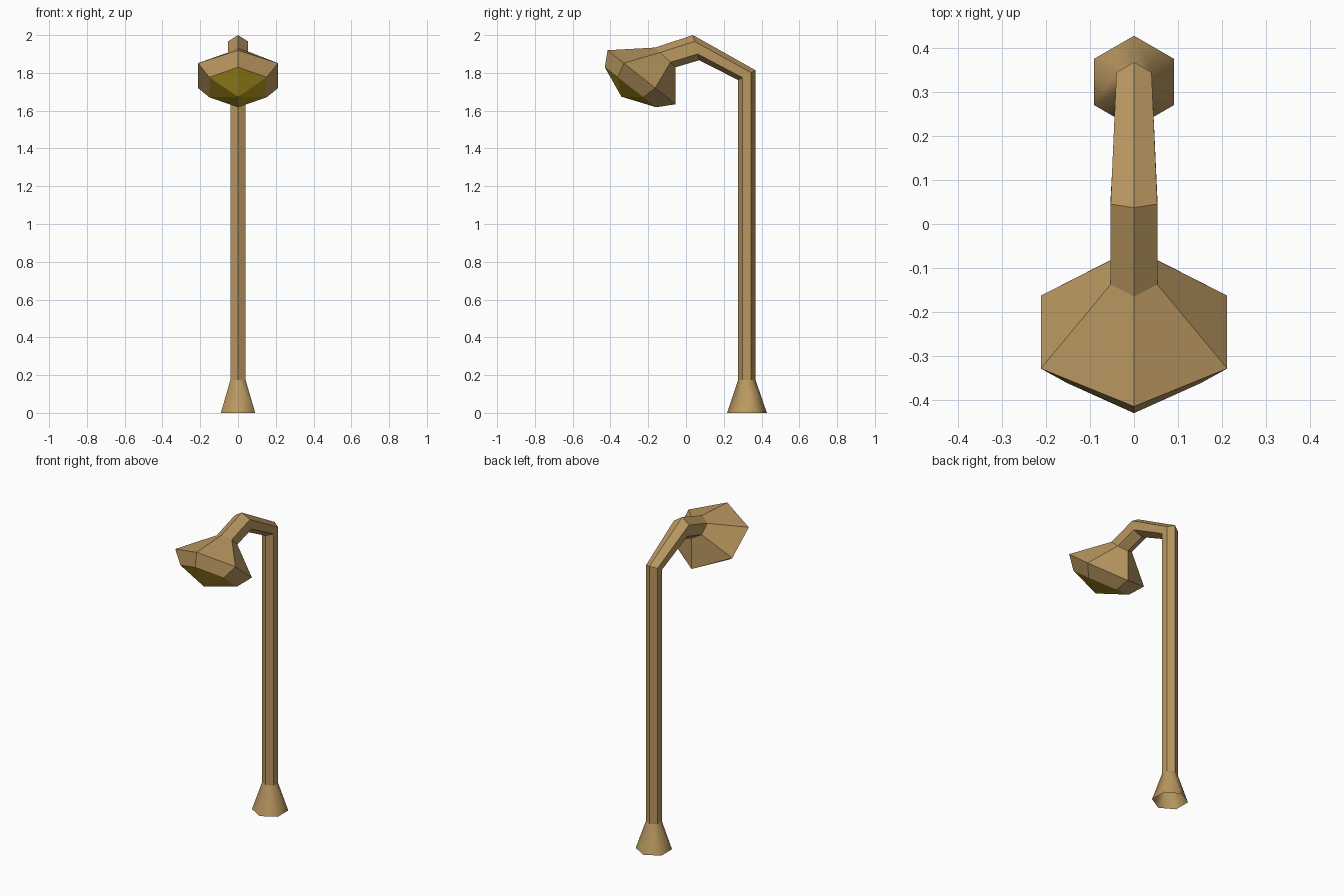
import bpy, bmesh

if "Cube" in bpy.data.objects:
    bpy.data.objects.remove(bpy.data.objects["Cube"])


def material(name, rgb):
    m = bpy.data.materials.new(name)
    m.diffuse_color = (*rgb, 1)
    m.use_nodes = True
    m.node_tree.nodes["Principled BSDF"].inputs["Base Color"].default_value = m.diffuse_color
    return m


BRASS = material("tan metal", (0.49, 0.315, 0.118))
GLASS = material("yellow glass", (0.49, 0.35, 0.018))


def ring(outer, inner, w, f=(0.25, 0.75)):
    """Six points of a tilted hexagon between an outer and inner (y, z) point."""
    def at(x, t):
        return (x, outer[0] + (inner[0] - outer[0]) * t,
                outer[1] + (inner[1] - outer[1]) * t)
    return [at(0, 0), at(w, f[0]), at(w, f[1]), at(0, 1), at(-w, f[1]), at(-w, f[0])]


def loft(name, rings, mat, smooth=False, apex=None):
    """Skin a chain of hexagons, optionally closing it with a point."""
    bm = bmesh.new()
    loops = [[bm.verts.new(p) for p in r] for r in rings]
    for a, b in zip(loops, loops[1:]):
        for i in range(6):
            j = (i + 1) % 6
            bm.faces.new((a[i], a[j], b[j], b[i]))
    if apex:
        tip = bm.verts.new(apex)
        for i in range(6):
            bm.faces.new((loops[-1][i], loops[-1][(i + 1) % 6], tip))
    for f in bm.faces:
        f.smooth = smooth
    # all chains run in the same rotational sense; make the winding face outwards
    f = bm.faces[:][0] if not bm.faces.ensure_lookup_table() else None
    f.normal_update()
    mid = sum((v.co for v in loops[0]), loops[0][0].co * 0) / 6
    if f.normal.dot(f.calc_center_median() - mid) < 0:
        bmesh.ops.reverse_faces(bm, faces=bm.faces[:])
    me = bpy.data.meshes.new(name)
    bm.to_mesh(me)
    bm.free()
    me.materials.append(mat)
    ob = bpy.data.objects.new(name, me)
    bpy.context.collection.objects.link(ob)
    return ob


# shared joints
foot = ring((0.428, 0), (0.218, 0), 0.091)
collar = ring((0.368, 0.175), (0.276, 0.175), 0.04)
elbow = ring((0.368, 1.814), (0.276, 1.762), 0.04)
crest = ring((0.037, 2.0), (0.07, 1.867), 0.053)
neck = ring((-0.165, 1.934), (-0.055, 1.83), 0.053)
brim = ring((-0.415, 1.92), (-0.055, 1.634), 0.212, (0.24, 0.70))
rim = ring((-0.43, 1.83), (-0.157, 1.618), 0.152)

# flared foot, open underneath
loft("base_flare", [foot, collar], BRASS, smooth=True)
# post and bent arm
loft("pole", [collar, elbow], BRASS)
loft("bent_arm", [elbow, crest, neck], BRASS)
# lamp shade and the faceted glass below it
loft("lamp_shade", [neck, brim, rim], BRASS)
loft("lamp_glass", [rim], GLASS, apex=(0, -0.342, 1.674))
